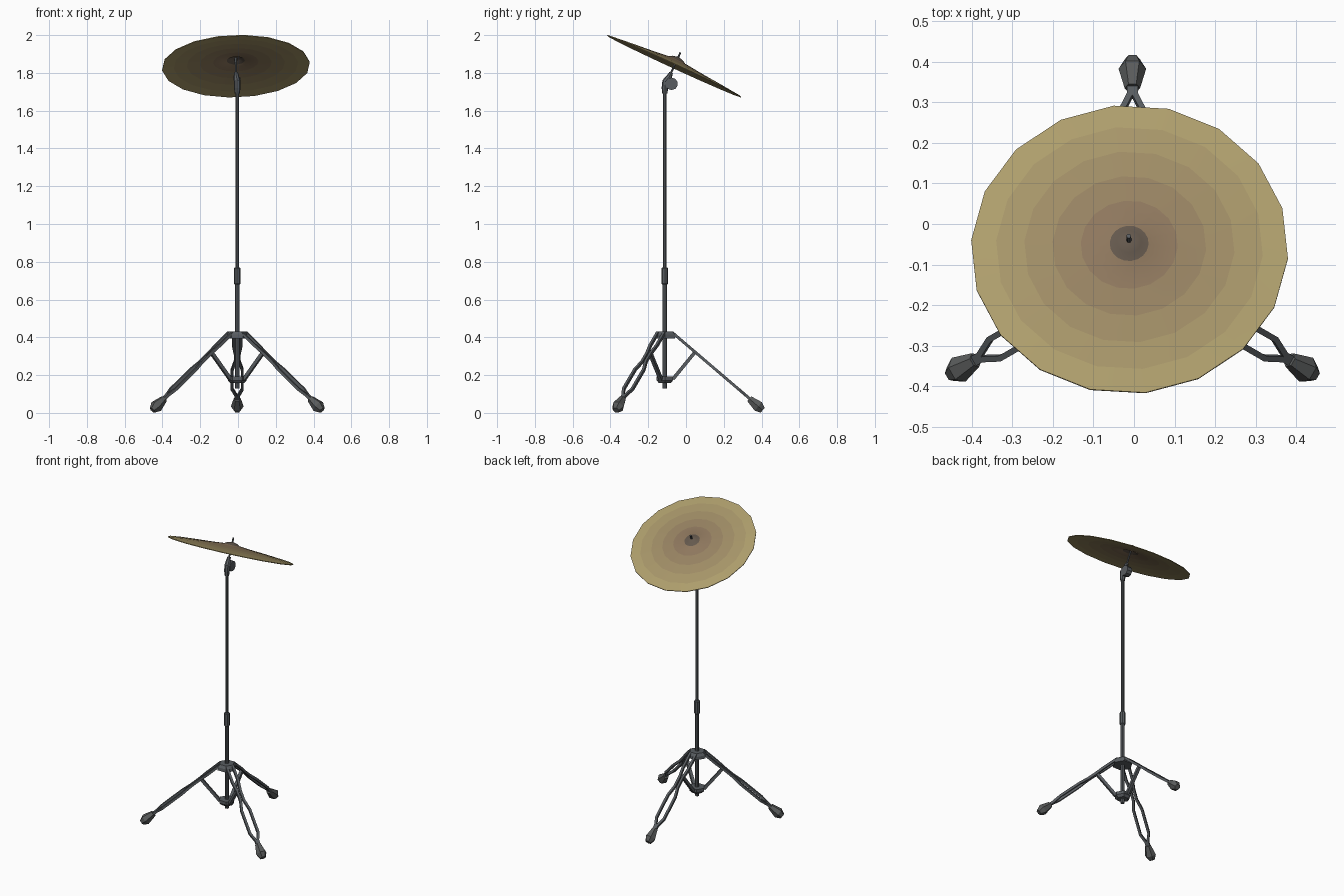
import bpy, bmesh
from math import sin, cos, pi, radians
from mathutils import Vector as V

if "Cube" in bpy.data.objects:
    bpy.data.objects.remove(bpy.data.objects["Cube"])


def material(name, rgb):
    m = bpy.data.materials.new(name)
    m.diffuse_color = (*rgb, 1)
    m.use_nodes = True
    m.node_tree.nodes["Principled BSDF"].inputs["Base Color"].default_value = m.diffuse_color
    return m


def sweep(name, pts, radii, sides, mats, ref=V((1, 0, 0)), phase=0.0, axis=None):
    """Polygonal tube along a path, with a radius per point and one material per span."""
    pts = [V(p) for p in pts]
    if not isinstance(radii, (list, tuple)):
        radii = [radii] * len(pts)
    bm = bmesh.new()
    rings = []
    for i, (p, r) in enumerate(zip(pts, radii)):
        t = axis or (pts[min(i + 1, len(pts) - 1)] - pts[max(i - 1, 0)]).normalized()
        u = (ref - t * ref.dot(t)).normalized()
        v = t.cross(u)
        rings.append([bm.verts.new(p + r * (cos(a) * u + sin(a) * v))
                      for a in (phase + 2 * pi * k / sides for k in range(sides))])
    for i, (a, b) in enumerate(zip(rings, rings[1:])):
        for k in range(sides):
            j = (k + 1) % sides
            bm.faces.new((a[k], a[j], b[j], b[k])).material_index = i % len(mats)
    bm.faces.new(rings[0][::-1])
    bm.faces.new(rings[-1])
    bmesh.ops.recalc_face_normals(bm, faces=bm.faces)
    me = bpy.data.meshes.new(name)
    bm.to_mesh(me)
    bm.free()
    for m in mats:
        me.materials.append(m)
    ob = bpy.data.objects.new(name, me)
    bpy.context.collection.objects.link(ob)
    return ob


steel = [material("dark_steel", (0.10, 0.11, 0.12))]
rubber = [material("rubber", (0.10, 0.105, 0.105))]
PX, PY = -0.004, -0.112


def up(z):
    return (PX, PY, z)


# Upright tubes, height clamp and tripod hubs
sweep("lower_tube", [up(0.13), up(0.70)], 0.012, 8, steel)
sweep("upper_tube", [up(0.70), up(1.70)], 0.010, 8, steel)
sweep("height_clamp", [up(0.68), up(0.685), up(0.765), up(0.77)],
      [0.014, 0.018, 0.018, 0.014], 8, steel)
sweep("upper_hub", [up(0.395), up(0.415), up(0.432)], [0.062, 0.060, 0.048], 6, steel)
sweep("lower_hub", [up(0.157), up(0.172), up(0.192)], [0.036, 0.050, 0.050], 6, steel)

# Three legs: two forked bars, a brace and a foot each
for n, deg in enumerate((90, -30, 210)):
    d = V((cos(radians(deg)), sin(radians(deg)), 0))
    s = V((-d.y, d.x, 0))

    def at(r, side, z):
        return V(up(z)) + d * r + s * side

    def line(r):
        return 0.412 - 0.854 * (r - 0.055)

    fork = [(0.04, 0.020), (0.12, 0.020), (0.17, 0.011), (0.22, 0.011),
            (0.27, 0.027), (0.39, 0.027), (0.43, 0.006), (0.465, 0.006)]
    for side in (-1, 1):
        sweep(f"leg_bar_{n}_{side}", [at(r, w * side, line(r)) for r, w in fork],
              0.0105, 4, steel, s, pi / 4)
    sweep(f"leg_brace_{n}", [at(0.042, 0, 0.178), at(0.160, 0, 0.322)],
          0.013, 4, steel, s, pi / 4)
    sweep(f"rubber_foot_{n}", [at(0.447, 0, 0.075), at(0.495, 0, 0.034), at(0.518, 0, 0.014)],
          [0.019, 0.034, 0.019], 6, rubber, s)

# Cymbal frame: tilted centre and normal
normal = V((-0.03, 0.46, 1)).normalized()
centre = V((-0.011, -0.062, 1.8375))


def on_axis(h):
    return centre + normal * h


# Tilter elbow, its round joint and the cymbal rod
sweep("tilter_elbow", [up(1.69), up(1.72), (PX, -0.108, 1.755), on_axis(-0.065), on_axis(-0.04)],
      [0.014, 0.017, 0.018, 0.015, 0.010], 8, steel)
sweep("tilter_joint", [(-0.022, -0.076, 1.742), (0.014, -0.076, 1.742)],
      0.033, 10, steel, V((0, 0, 1)))
sweep("tilter_bracket", [(PX, -0.108, 1.735), (PX, -0.078, 1.742)], 0.014, 6, steel)
sweep("cymbal_rod", [on_axis(-0.07), on_axis(0.078)], 0.006, 6, steel)

# Cymbal: bow and bell over a thin underside, coloured from rim to bell
rgb_rim, rgb_mid = V((0.42, 0.34, 0.15)), V((0.27, 0.185, 0.11))
bands = [material(f"bronze_{i}", rgb_rim.lerp(rgb_mid, i / 4)) for i in range(5)]
bell = material("bronze_bell", (0.13, 0.10, 0.075))
top = [(0.392, 0), (0.33, 0.006), (0.26, 0.013), (0.19, 0.019), (0.12, 0.026),
       (0.048, 0.034), (0.030, 0.045), (0.008, 0.050)]
under = [(r, h - 0.004) for r, h in top[::-1]]
profile = under + top
mats = [bell, bell] + bands[::-1] + [bands[0]] + bands + [bell, bell]
cymbal = sweep("cymbal", [on_axis(h) for r, h in profile], [r for r, h in profile],
               18, mats, phase=radians(-4.3), axis=normal)
bpy.ops.object.select_all(action='DESELECT')
cymbal.select_set(True)
bpy.context.view_layer.objects.active = cymbal
bpy.ops.object.shade_smooth_by_angle(angle=radians(40))
